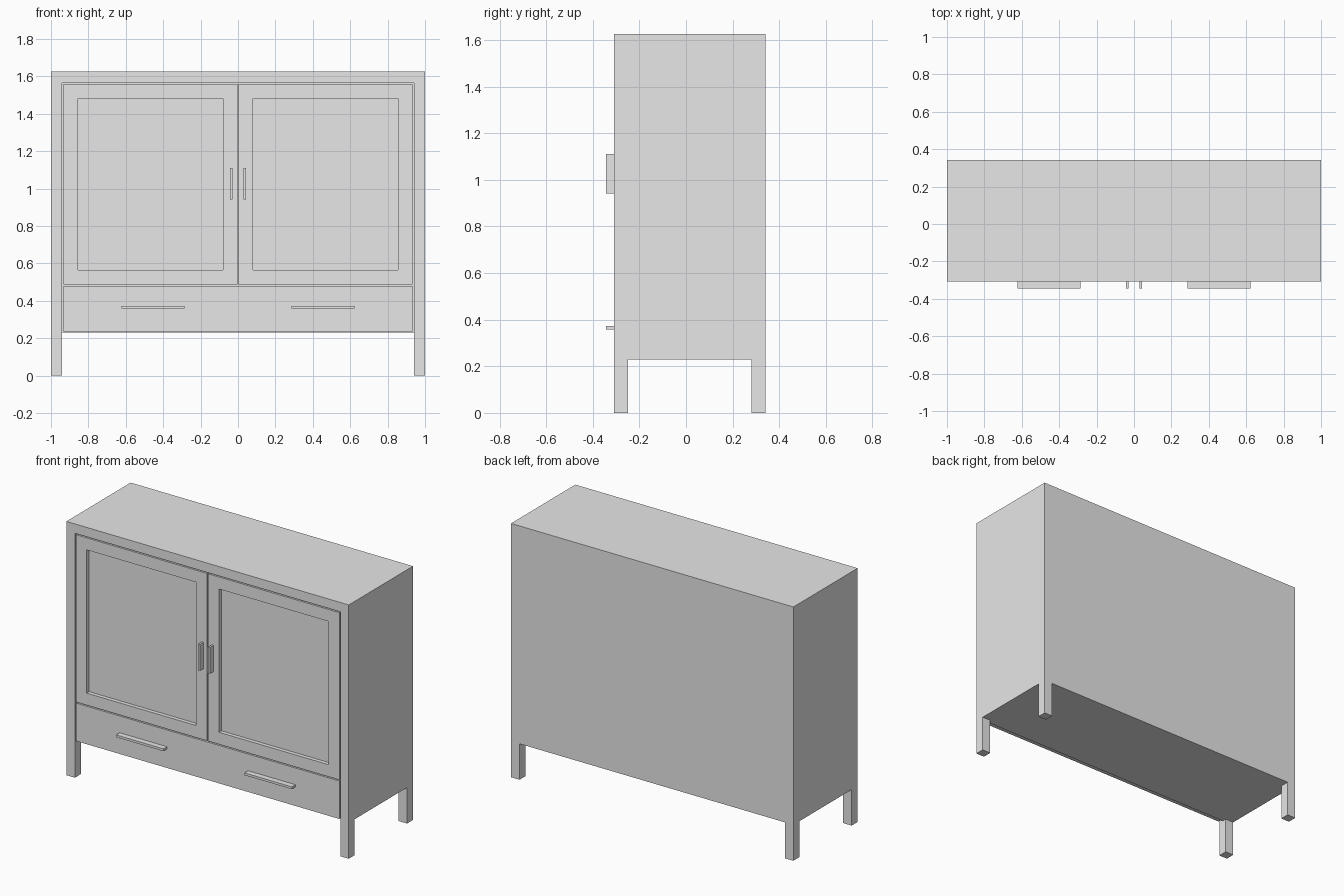
import bpy
import bmesh

cube = bpy.data.objects.get("Cube")
if cube:
    bpy.data.objects.remove(cube, do_unlink=True)

# One plain grey finish for the whole cabinet
grey = bpy.data.materials.new("plain grey")
grey.use_nodes = True
grey.diffuse_color = (0.8, 0.8, 0.8, 1)
grey.node_tree.nodes["Principled BSDF"].inputs["Base Color"].default_value = (0.8, 0.8, 0.8, 1)

FRONT, BACK = -0.308, 0.342
BASE, TOP = 0.23, 1.625
FRAME = 0.06           # width of legs, stiles and top rail
INNER = 1 - FRAME      # half width of the front opening
RECESS = FRONT + 0.032  # face of the core behind doors and drawer
GAP = 0.007


def box(name, x, y, z, inset=0, depth=0):
    """Box from (min, max) ranges; optionally sinks a panel into its front."""
    bm = bmesh.new()
    bmesh.ops.create_cube(bm, size=1)
    for v in bm.verts:
        for i, (low, high) in enumerate((x, y, z)):
            v.co[i] = low if v.co[i] < 0 else high
    bm.normal_update()
    if inset:
        face = min(bm.faces, key=lambda f: f.normal.y)
        bmesh.ops.inset_region(bm, faces=[face], thickness=inset, use_even_offset=True)
        # Extrude straight back so the reveal walls are square
        walls = bmesh.ops.extrude_discrete_faces(bm, faces=[face])["faces"]
        for v in walls[0].verts:
            v.co.y += depth
    bmesh.ops.recalc_face_normals(bm, faces=bm.faces)
    mesh = bpy.data.meshes.new(name)
    bm.to_mesh(mesh)
    bm.free()
    mesh.materials.append(grey)
    obj = bpy.data.objects.new(name, mesh)
    bpy.context.collection.objects.link(obj)
    return obj


def mirrored(side, low, high):
    return (low, high) if side > 0 else (-high, -low)


# Carcass
box("core", (-INNER, INNER), (RECESS, BACK), (BASE, TOP - FRAME))
box("top_panel", (-1, 1), (FRONT, BACK), (TOP - FRAME, TOP))

for side, label in ((1, "left"), (-1, "right")):
    # Side panel with its two legs
    edge = mirrored(side, INNER, 1)
    box(label + "_side_panel", edge, (FRONT, BACK), (BASE, TOP - FRAME))
    box(label + "_front_leg", edge, (FRONT, FRONT + FRAME), (0, BASE))
    box(label + "_back_leg", edge, (BACK - FRAME, BACK), (0, BASE))

    # Framed door with sunken panel, and its upright handle
    box(label + "_door", mirrored(side, GAP / 2, INNER - GAP), (FRONT, RECESS),
        (0.487, TOP - FRAME - GAP), inset=0.077, depth=0.025)
    box(label + "_door_handle", mirrored(side, 0.029, 0.042), (-0.344, FRONT), (0.942, 1.11))

    # Flat drawer handle
    box(label + "_drawer_handle", mirrored(side, 0.287, 0.622), (-0.344, FRONT), (0.358, 0.373))

# Full-width drawer front
box("drawer_front", (GAP - INNER, INNER - GAP), (FRONT, RECESS), (BASE + GAP, 0.48))
